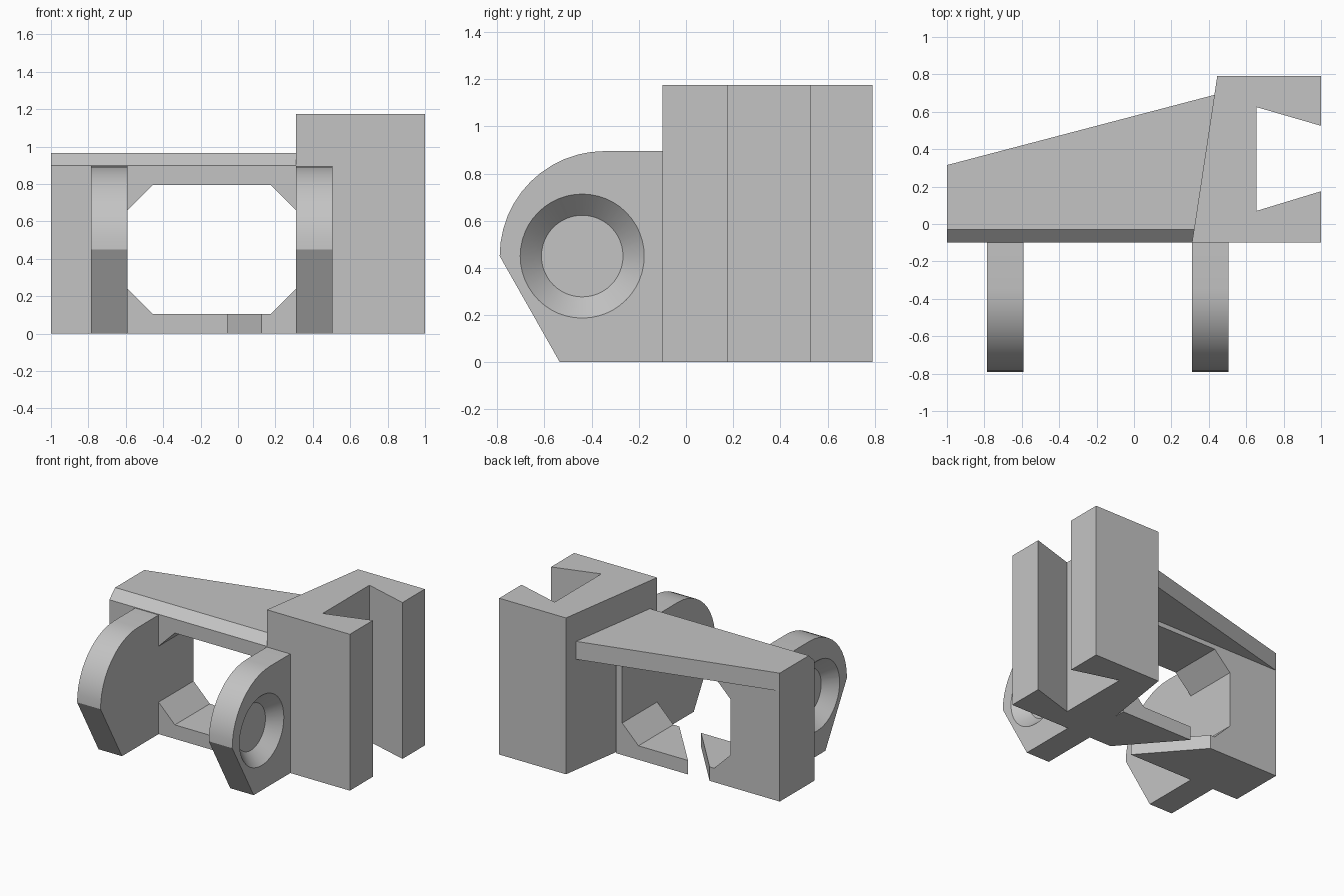
import bpy, bmesh, math
from mathutils import Matrix, Vector

cube = bpy.data.objects.get("Cube")
if cube:
    bpy.data.objects.remove(cube, do_unlink=True)

GREY = (0.55, 0.55, 0.55, 1)
mat = bpy.data.materials.new("plain_grey")
mat.use_nodes = True
mat.diffuse_color = GREY
mat.node_tree.nodes["Principled BSDF"].inputs["Base Color"].default_value = GREY

FRONT, BACK = -0.10, 0.315      # depth of the frame
LOW, HIGH = 0.105, 0.795        # opening height
LEFT, RIGHT = -0.59, 0.31       # opening width
UNDER, TOP = 0.83, 0.965        # roof plate


def make_object(name, bm):
    bmesh.ops.recalc_face_normals(bm, faces=bm.faces)
    mesh = bpy.data.meshes.new(name)
    bm.to_mesh(mesh)
    bm.free()
    mesh.materials.append(mat)
    obj = bpy.data.objects.new(name, mesh)
    bpy.context.collection.objects.link(obj)
    return obj


def prism(profile, axis, start, end):
    """Extrude a 2D profile along one axis (0 = x, 1 = y, 2 = z)."""
    bm = bmesh.new()

    def ring(t):
        verts = []
        for p in profile:
            co = list(p)
            co.insert(axis, t)
            verts.append(bm.verts.new(co))
        return verts

    a, b = ring(start), ring(end)
    bm.faces.new(a)
    bm.faces.new(b)
    for i in range(len(a)):
        j = (i + 1) % len(a)
        bm.faces.new((a[i], a[j], b[j], b[i]))
    return bm


# Tall block with a dovetail slot in its outer side
block = [(RIGHT, FRONT), (1, FRONT), (1, 0.175), (0.655, 0.07),
         (0.655, 0.625), (1, 0.525), (1, 0.79), (0.445, 0.79)]
make_object("dovetail_block", prism(block, 2, 0, 1.175))

# Frame around the chamfered opening, split by a diagonal gap in the floor
GAP_LEFT, GAP_RIGHT, SLANT, CUT = -0.055, 0.125, 0.362, 0.135
frame = [(GAP_LEFT, 0), (-1, 0), (-1, UNDER), (0.36, UNDER), (0.36, 0),
         (GAP_RIGHT, 0), (GAP_RIGHT, LOW),
         (RIGHT - CUT, LOW), (RIGHT, LOW + CUT),
         (RIGHT, HIGH - CUT), (RIGHT - CUT, HIGH),
         (LEFT + CUT, HIGH), (LEFT, HIGH - CUT),
         (LEFT, LOW + CUT), (LEFT + CUT, LOW), (GAP_LEFT, LOW)]
bm = prism(frame, 1, FRONT, BACK)
for v in bm.verts:
    at_gap = min(abs(v.co.x - GAP_LEFT), abs(v.co.x - GAP_RIGHT)) < 0.001
    if at_gap and v.co.y > 0:
        v.co.x -= SLANT
make_object("split_frame", bm)

# Roof plate with a bevelled front edge and a slanted back edge
roof = [(FRONT, UNDER), (FRONT, 0.9), (-0.03, TOP), (BACK, TOP), (BACK, UNDER)]
bm = prism(roof, 0, -1, 0.5)
for v in bm.verts:
    if v.co.y > 0:
        v.co.y += (v.co.x + 1) * 0.2625
make_object("roof_plate", bm)

# Rounded lugs with a conical recess on the outer face
RADIUS, AXLE_Z = 0.445, 0.45
lug = [(FRONT, 0), (-0.535, 0)]
for i in range(13):
    a = math.pi / 2 * i / 12
    lug.append((-0.345 - RADIUS * math.cos(a), AXLE_Z + RADIUS * math.sin(a)))
lug.append((FRONT, lug[-1][1]))


def make_lug(name, inner, side):
    outer = inner + side * 0.195
    obj = make_object(name, prism(lug, 0, inner, outer))
    depth, extra = 0.09, 0.02
    cone = bmesh.new()
    place = Matrix.Translation(Vector((outer + side * (extra - depth) / 2, -0.44, AXLE_Z)))
    turn = Matrix.Rotation(side * math.pi / 2, 4, "Y")
    bmesh.ops.create_cone(cone, cap_ends=True, segments=48, radius1=0.173,
                          radius2=0.263 + extra, depth=depth + extra,
                          matrix=place @ turn)
    cutter = make_object(name + "_cutter", cone)
    cutter.hide_render = True
    mod = obj.modifiers.new("recess", "BOOLEAN")
    mod.operation = "DIFFERENCE"
    mod.solver = "EXACT"
    mod.object = cutter
    bpy.ops.object.select_all(action="DESELECT")
    bpy.context.view_layer.objects.active = obj
    obj.select_set(True)
    bpy.ops.object.modifier_apply(modifier=mod.name)
    bpy.data.objects.remove(cutter, do_unlink=True)
    bpy.ops.object.shade_smooth_by_angle(angle=math.radians(25))


make_lug("left_lug", RIGHT, 1)
make_lug("right_lug", LEFT, -1)
